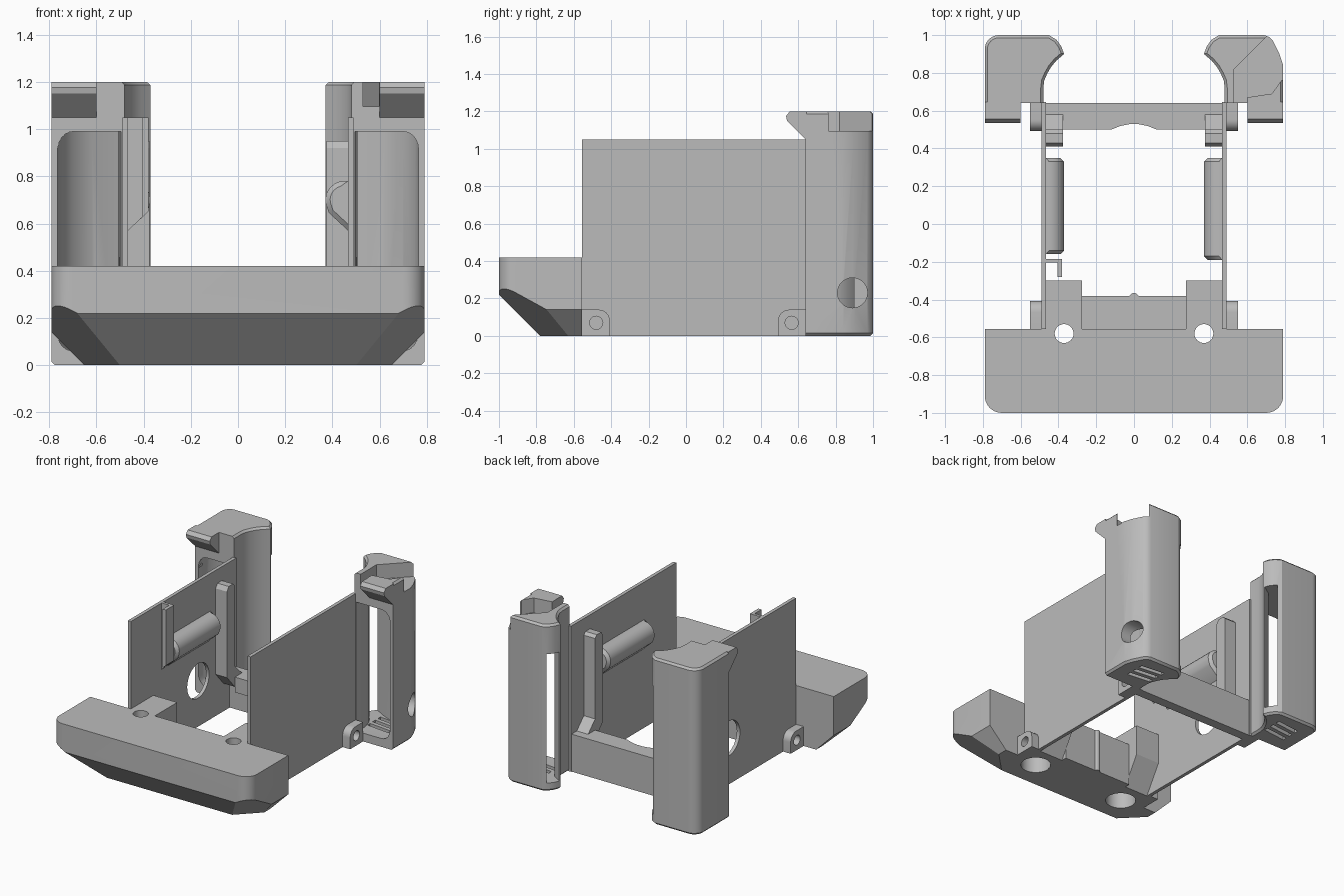
import bpy, bmesh
from math import sin, cos, pi, radians
from mathutils import Vector

if "Cube" in bpy.data.objects:
    bpy.data.objects.remove(bpy.data.objects["Cube"])

grey = bpy.data.materials.new("plain grey")
grey.use_nodes = True
grey.diffuse_color = (0.5, 0.5, 0.5, 1)
grey.node_tree.nodes["Principled BSDF"].inputs["Base Color"].default_value = (0.5, 0.5, 0.5, 1)


def finish(name, bm):
    bmesh.ops.recalc_face_normals(bm, faces=bm.faces[:])
    mesh = bpy.data.meshes.new(name)
    bm.to_mesh(mesh)
    bm.free()
    ob = bpy.data.objects.new(name, mesh)
    bpy.context.collection.objects.link(ob)
    mesh.materials.append(grey)
    return ob


def prism(name, pts, axis, lo, hi, bevel=0, pick=None):
    """Extrude a 2D outline along an axis; pick chooses edges to bevel."""
    place = {"x": lambda p, d: (d, p[0], p[1]),
             "y": lambda p, d: (p[0], d, p[1]),
             "z": lambda p, d: (p[0], p[1], d)}[axis]
    bm = bmesh.new()
    ends = [[bm.verts.new(place(p, d)) for p in pts] for d in (lo, hi)]
    for ring in ends:
        bm.faces.new(ring)
    for i in range(len(pts)):
        j = (i + 1) % len(pts)
        bm.faces.new((ends[0][i], ends[0][j], ends[1][j], ends[1][i]))
    bmesh.ops.recalc_face_normals(bm, faces=bm.faces[:])
    if bevel:
        edges = [e for e in bm.edges if pick(*[v.co for v in e.verts])]
        bmesh.ops.bevel(bm, geom=edges, offset=bevel, segments=1 if bevel < .03 else 6,
                        profile=0.5, affect="EDGES")
    return finish(name, bm)


def box(name, x, y, z):
    return prism(name, [(x[0], y[0]), (x[1], y[0]), (x[1], y[1]), (x[0], y[1])], "z", *z)


def arc(cx, cy, r, a, b, n=8):
    return [(cx + r * cos(radians(a + (b - a) * i / n)),
             cy + r * sin(radians(a + (b - a) * i / n))) for i in range(n + 1)]


def disc(name, c, r, axis, lo, hi):
    return prism(name, arc(*c, r, 0, 360 - 360 / 32, 31), axis, lo, hi)


def cut(ob, *cutters):
    bpy.context.view_layer.objects.active = ob
    for c in cutters:
        m = ob.modifiers.new("cut", "BOOLEAN")
        m.operation, m.solver, m.object = "DIFFERENCE", "EXACT", c
        bpy.ops.object.modifier_apply(modifier=m.name)
        bpy.data.objects.remove(c)


def flip(pts, s):
    return [(s * x, y) for x, y in pts]


def span(s, a, b):
    return sorted((s * a, s * b))


# Bumper: rounded plan, with chamfers on the underside
plan = [(.79, -.555), (-.79, -.555)] + arc(-.70, -.91, .09, 180, 270) + arc(.70, -.91, .09, 270, 360)
bumper = prism("bumper", plan, "z", 0, .42)
bm = bmesh.new()
bm.from_mesh(bumper.data)
for co, no in [((0, -.78, 0), (0, -1, -1)),
               ((.65, 0, 0), (1, 0, -1)), ((-.65, 0, 0), (-1, 0, -1)),
               ((.5, -.78, 0), (1, -1, -1.82)), ((-.5, -.78, 0), (-1, -1, -1.82))]:
    r = bmesh.ops.bisect_plane(bm, geom=bm.verts[:] + bm.edges[:] + bm.faces[:],
                               plane_co=co, plane_no=no, clear_outer=True, dist=1e-5)
    bmesh.ops.holes_fill(bm, edges=[g for g in r["geom_cut"] if isinstance(g, bmesh.types.BMEdge)])
bmesh.ops.recalc_face_normals(bm, faces=bm.faces[:])
bm.to_mesh(bumper.data)
bm.free()


def bolt_cutters():
    return [disc("cutter", (s * .37, -.58), r, "z", -.1, top)
            for s in (1, -1) for r, top in ((.05, .6), (.1, .28))]


cut(bumper, *bolt_cutters())

# Bumper arms, middle block and its rib
for s, side in ((1, "left"), (-1, "right")):
    arm = prism(side + "_bumper_arm", [(-.556, 0), (-.42, 0), (-.3, .2), (-.3, .42), (-.556, .42)],
                "x", *span(s, .275, .466))
    cut(arm, *bolt_cutters())
box("middle_block", (-.276, .276), (-.56, -.38), (0, .31))
disc("middle_rib", (0, -.39), .025, "z", 0, .31)

# Rear cross plate with a scooped sloping ledge
box("rear_cross_plate", (-.466, .466), (.57, .64), (0, .27))
scoop = [(.12 * t, .53 - .03 * t * t) for t in (1, .6, .2, -.2, -.6, -1)]
ledge = prism("rear_ledge", [(-.375, .58), (-.375, .5)] + scoop[::-1] + [(.375, .5), (.375, .58)],
              "z", .15, .27)
cut(ledge, prism("cutter", [(.4, .1), (.48, .1), (.6, .25), (.4, .25)][:2] + [(.57, .16), (.4, .16)],
                 "x", -.5, .5))

# Tower outline for the left side, shared by both sides apart from the outer corner
inner = [(.48, .72), (.475, .76), (.46, .795), (.44, .83), (.412, .864), (.37, .9)]
tip = [(.385, .94), (.41, .975), (.45, 1)]
corner = {1: [(.69, 1), (.715, .99), (.735, .97), (.77, .9), (.79, .84)],
          -1: arc(.715, .925, .075, 90, 0)}
cavity = [(.49, .6), (.505, .72), (.485, .80), (.445, .865), (.37, .915),
          (.395, 1.0), (.52, .93), (.62, .89), (.70, .83), (.75, .75), (.765, .68), (.765, .6)]

for s, side in ((1, "left"), (-1, "right")):
    # Side wall
    wall = box(side + "_wall", span(s, .465, .49), (-.555, .645), (0, 1.05))
    if s < 0:
        cut(wall, disc("cutter", (.21, .33), .125, "x", -.6, -.4))

    # Corner tower, hollowed from the front through to the inner tip
    outline = [(.465, .64), (.48, .64)] + inner + tip + corner[s] + [(.79, .64)]
    tower = prism(side + "_tower", flip(outline[1:], s), "z", 0, 1.2, .014,
                  lambda a, b: abs(a.z - b.z) < .01 and max(a.y, b.y) > .65)
    hollow = prism("cutter", flip(cavity, s), "z", .06, .99, .09,
                   lambda a, b: abs(a.x) > .76 and abs(b.x) > .76 and abs(a.z - b.z) < .01)
    cut(tower, hollow)
    for i in range(3):
        y = .76 + .06 * i
        cut(tower, prism("cutter", flip([(.5, y), (.68, y - .02), (.68, y + .01), (.5, y + .03)], s),
                         "z", -.1, .1))

    # Overhanging lip on the tower
    lip = prism(side + "_tower_lip", [(.645, 1.045), (.54, 1.15), (.535, 1.175), (.555, 1.2), (.645, 1.2)],
                "x", *span(s, .6, .79))
    if s > 0:
        channel = [(.53, .6), (.53, .82), (.71, 1), (.85, 1.02), (.85, .78), (.78, .76),
                   (.73, .69), (.598, .67), (.598, .6)]
        cut(tower, prism("cutter", channel, "z", 1.095, 1.3),
            disc("cutter", (.89, .23), .08, "x", .6, .9))

    # Screw ears
    for y, d, where in ((-.555, 1, "front"), (.64, -1, "rear")):
        prof = [(0, 0), (.148, 0), (.148, .08)] + arc(.088, .08, .06, 0, 90) + [(0, .14)]
        ear = prism(side + "_" + where + "_ear", [(y + d * p, q) for p, q in prof], "x", *span(s, .485, .55))
        cut(ear, disc("cutter", (y + d * .075, .07), .035, "x", *span(s, .495, .6)))

    # Inner guide rail with a rounded top and sloping underside
    rail = [(.466, .57), (.385, .645)] + arc(.45, .7, .08, 205, 90) + [(.466, .78)]
    prism(side + "_guide_rail", flip(rail, s), "y", -.19 if s > 0 else -.16, .35, .02,
          lambda a, b: abs(a.y - b.y) < .01 and min(abs(a.x), abs(b.x)) < .44)

    # Upright guide bar
    bar = [(.41, .3), (.41, .92), (.43, .95), (.48, .95), (.5, .93), (.5, .35), (.58, .27), (.58, .2), (.5, .2)]
    prism(side + "_guide_bar", bar, "x", *span(s, .375, .466))

# Angled stop on the right wall
stop = [(-.466, .57), (-.38, .65), (-.38, 1.05), (-.466, 1.05)]
prism("stop_web", stop, "y", -.205, -.185)
prism("stop_flange", [(-.405, .627), (-.38, .65), (-.38, 1.05), (-.405, 1.05)], "y", -.28, -.19)

# Smooth the curved faces and keep the hard edges
bpy.ops.object.select_all(action="DESELECT")
for ob in bpy.context.collection.objects:
    if ob.type == "MESH":
        ob.select_set(True)
        bpy.context.view_layer.objects.active = ob
bpy.ops.object.shade_smooth_by_angle(angle=radians(30))
